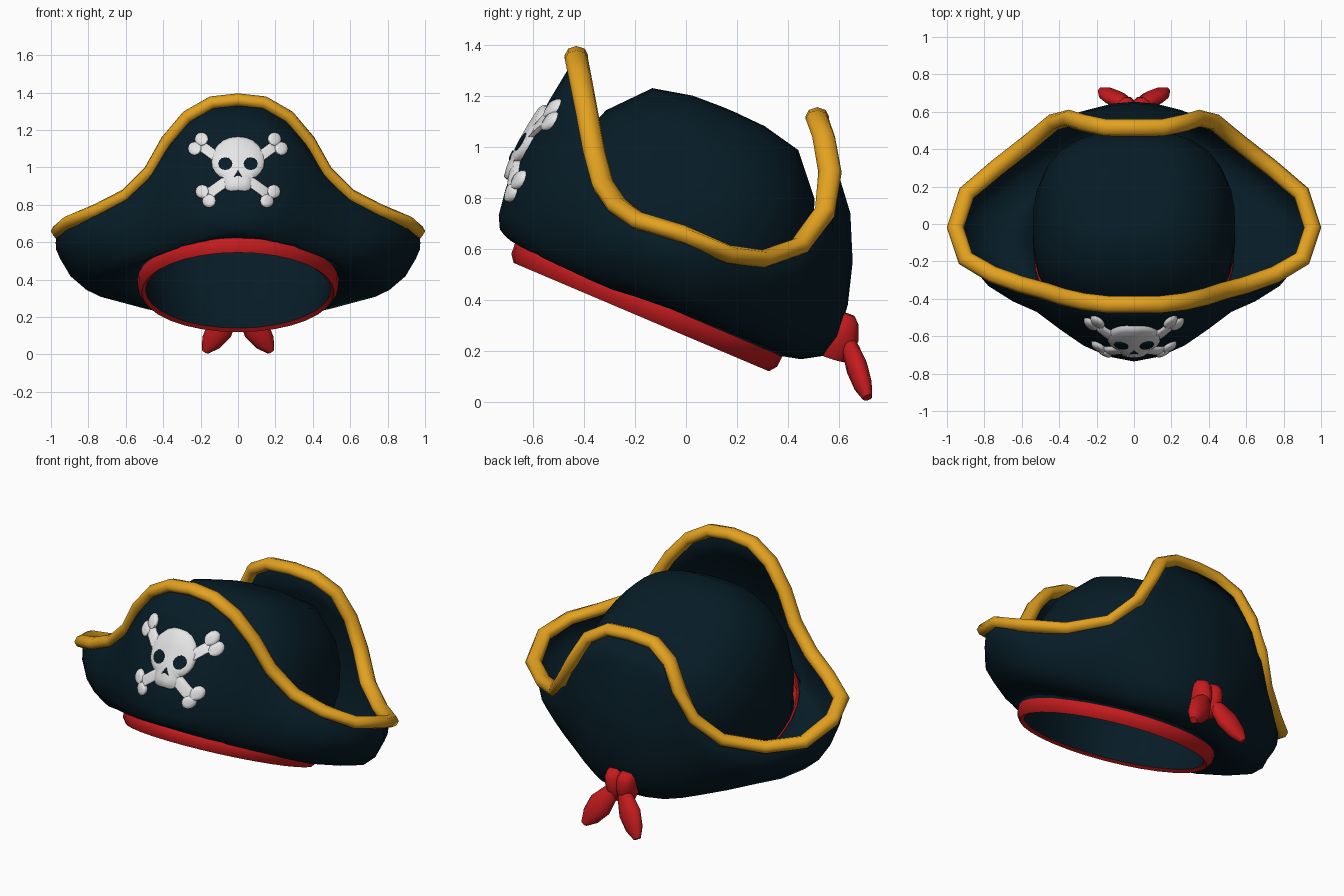
import bpy
import bmesh
from math import sin, cos, pi, radians
from mathutils import Vector
from mathutils.bvhtree import BVHTree

if "Cube" in bpy.data.objects:
    bpy.data.objects.remove(bpy.data.objects["Cube"], do_unlink=True)


def material(name, rgb):
    mat = bpy.data.materials.new(name)
    mat.use_nodes = True
    mat.diffuse_color = (*rgb, 1)
    mat.node_tree.nodes["Principled BSDF"].inputs["Base Color"].default_value = (*rgb, 1)
    return mat


NAVY = material("dark navy felt", (0.002, 0.0115, 0.0195))
GOLD = material("gold trim", (0.77, 0.36, 0.014))
RED = material("red cloth", (0.56, 0.011, 0.013))
BONE = material("bone white", (0.78, 0.79, 0.78))


def smooth(obj, angle):
    bpy.ops.object.select_all(action='DESELECT')
    obj.select_set(True)
    bpy.context.view_layer.objects.active = obj
    bpy.ops.object.shade_smooth_by_angle(angle=radians(angle))


def loft(name, rings, mat, cap=False, fix=False, angle=50):
    """Skin a stack of closed rings, all with the same point count."""
    bm = bmesh.new()
    rows = [[bm.verts.new(p) for p in ring] for ring in rings]
    n = len(rows[0])
    for a, b in zip(rows, rows[1:]):
        for i in range(n):
            j = (i + 1) % n
            bm.faces.new((a[i], a[j], b[j], b[i]))
    if cap:
        bm.faces.new(rows[-1])
        if fix:
            bm.faces.new(rows[0][::-1])
    bmesh.ops.remove_doubles(bm, verts=bm.verts, dist=1e-5)
    if fix:
        bmesh.ops.recalc_face_normals(bm, faces=bm.faces)
    mesh = bpy.data.meshes.new(name)
    bm.to_mesh(mesh)
    bm.free()
    mesh.materials.append(mat)
    obj = bpy.data.objects.new(name, mesh)
    bpy.context.collection.objects.link(obj)
    smooth(obj, angle)
    return obj


def spline(pts, steps, closed):
    """Smooth curve through the points, with extra points per span."""
    pts = [Vector(p) for p in pts]
    n = len(pts)
    if closed:
        get = lambda i: pts[i % n]
    else:
        get = lambda i: pts[max(0, min(n - 1, i))]
    out = []
    for i in range(n if closed else n - 1):
        a, b, c, d = (get(i + k) for k in (-1, 0, 1, 2))
        for s in range(steps):
            t = s / steps
            out.append(b + (c - a) * t / 2 + (a * 2 - b * 5 + c * 4 - d) * t * t / 2
                       + (b * 3 - a - c * 3 + d) * t ** 3 / 2)
    return out if closed else out + [pts[-1]]


def mirrored(half):
    return half + [(-p[0], *p[1:]) for p in half[-2:0:-1]]


# Tilted head opening that the crown, the band and the brim share
TILT = radians(23)


def head_ring(scale, height, rx=0.52, ry=0.55, power=2):
    """Oval in the tilted plane; a higher power makes it squarer."""
    ring = []
    for k in range(32):
        a = 2 * pi * k / 32
        r = scale * (abs(sin(a)) ** power + abs(cos(a)) ** power) ** (-1 / power)
        v = -ry * r * cos(a)
        ring.append(Vector((rx * r * sin(a),
                            -0.17 + v * cos(TILT) + height * sin(TILT),
                            0.345 - v * sin(TILT) + height * cos(TILT))))
    return ring


# Brim: rings run front to back, from the opening up to the rim
rim = mirrored([
    (0, -.43, 1.36), (.14, -.43, 1.345), (.27, -.415, 1.27), (.38, -.39, 1.14),
    (.47, -.36, .98), (.6, -.325, .85), (.755, -.27, .77), (.9, -.185, .71),
    (.955, -.02, .66), (.895, .165, .58), (.735, .3, .56), (.55, .445, .61),
    (.43, .545, .745), (.35, .565, .9), (.27, .54, 1.04), (.15, .515, 1.11), (0, .515, 1.12)])
wall = [
    (0, -.65, .98), (.29, -.57, .97), (.51, -.43, .82), (.78, -.31, .69), (.975, -.01, .6),
    (.74, .315, .49), (.47, .535, .58), (.26, .6, .72), (0, .645, .74)]
bulge = [
    (0, -.735, .73), (.27, -.65, .72), (.52, -.47, .66), (.765, -.34, .58), (.95, -.01, .51),
    (.72, .3, .41), (.45, .49, .4), (.22, .605, .38), (0, .635, .38)]
underside = [
    (0, -.71, .65), (.25, -.62, .6), (.48, -.46, .52), (.68, -.29, .44), (.81, .03, .345),
    (.61, .23, .275), (.39, .4, .22), (.21, .505, .185), (0, .54, .18)]
levels = [head_ring(1.03, .06)]
levels += [spline(mirrored(r), 2, True) for r in (underside, bulge, wall)]
levels.append([Vector(p) for p in rim])
columns = [spline(col, 2, False) for col in zip(*levels)]
brim = loft("brim", list(zip(*columns)), NAVY, angle=60)
surface = BVHTree.FromPolygons([v.co.copy() for v in brim.data.vertices],
                               [tuple(p.vertices) for p in brim.data.polygons])
thick = brim.modifiers.new("thickness", 'SOLIDIFY')
thick.thickness = 0.015
thick.offset = -1

# Crown, starting at the inner edge of the band
crown = [(.97, .08), (1.02, .22), (1.02, .42), (.97, .55), (.87, .68),
         (.61, .83), (.3, .865), (.05, .87)]
rings = [head_ring(s, h, .53, .51, 2 + .6 * min(1, h * 2)) for s, h in crown]
loft("crown", [head_ring(.95, 0)] + rings, NAVY, cap=True, angle=60)

# Red band around the opening
band = [(.95, 0), (.99, -.014), (1.03, .015), (1.035, .06), (1.01, .075)]
loft("head_band", [head_ring(s, h) for s, h in band], RED)

# Gold trim along the rim, wider than it is tall
rings = []
for i, co in enumerate(rim):
    along = (Vector(rim[(i + 1) % len(rim)]) - Vector(rim[i - 1])).normalized()
    flat = Vector((along.y, -along.x, 0)).normalized()
    up = along.cross(flat)
    rings.append([Vector(co) + flat * .046 * cos(k * pi / 4) - up * .036 * sin(k * pi / 4)
                  for k in range(8)])
loft("gold_trim", rings + rings[:1], GOLD, fix=True, angle=60)


# Knot and tails at the back
def leaf(name, start, end, profile, side):
    """Tapered cloth piece; profile holds position, half width, half depth."""
    start, end = Vector(start), Vector(end)
    start.x, end.x = start.x * side, end.x * side
    axis = (end - start).normalized()
    across = axis.cross(Vector((0, 1, 0))).normalized()
    depth = axis.cross(across)
    rings = [[start.lerp(end, t) + across * w * cos(k * pi / 5) + depth * d * sin(k * pi / 5)
              for k in range(10)] for t, w, d in profile]
    loft(name, rings, RED, cap=True, fix=True, angle=60)


TAIL = [(0, .02, .025), (.2, .05, .035), (.5, .072, .042), (.8, .055, .036), (1, .02, .02)]
KNOT = [(0, .035, .05), (.2, .052, .075), (.55, .056, .08), (.85, .05, .06), (1, .03, .035)]
for side, label in ((1, "left"), (-1, "right")):
    leaf("tail_" + label, (.02, .63, .25), (.176, .712, .016), TAIL, side)
    leaf("knot_" + label, (.025, .575, .17), (.045, .63, .345), KNOT, side)


# Raised emblem that follows the front of the brim
def plate(name, outline, mat, layers):
    """Lay a front-facing outline on the brim; layers hold scale and lift."""
    cx = sum(p[0] for p in outline) / len(outline)
    cz = sum(p[1] for p in outline) / len(outline)
    rings = []
    for scale, lift in layers:
        ring = []
        for x, z in outline:
            px, pz = cx + (x - cx) * scale, cz + (z - cz) * scale
            hit = surface.ray_cast(Vector((px, -2, pz)), Vector((0, 1, 0)))[0]
            ring.append((px, (hit.y if hit else -.6) - lift, pz))
        rings.append(ring)
    loft(name, rings, mat, cap=True, angle=65)


def oval(x, z, rx, rz, count=12):
    return [(x + rx * cos(2 * pi * k / count), z + rz * sin(2 * pi * k / count))
            for k in range(count)]


RELIEF = [(1, -.01), (1, .014), (.93, .026), (.6, .031), (.2, .032)]
LOW_RELIEF = [(1, -.01), (1, .012), (.85, .022), (.4, .025)]
PAINT = [(1, .028), (1, .035), (.5, .036)]

skull = mirrored([(0, 1.165), (.08, 1.145), (.135, 1.08), (.138, 1.0), (.1, .95),
                  (.077, .94), (.072, .89), (.04, .872), (0, .876)])
skull = [tuple(p) for p in spline(skull, 2, True)][::-1]
plate("skull", skull, BONE, RELIEF)
plate("nose", [(-.022, .948), (0, .957), (.022, .948), (0, .985)], NAVY, PAINT)

for side, label in ((1, "left"), (-1, "right")):
    plate("eye_" + label, oval(side * .068, 1.02, .038, .034), NAVY, PAINT)
    # Crossed bones, each a shaft with two knobs at both ends
    top, low = Vector((side * .205, 1.12)), Vector((side * -.165, .852))
    along = (top - low).normalized()
    normal = Vector((-along.y, along.x))
    width = normal * .029
    lower = [low.lerp(top, k / 8) - width for k in range(9)]
    upper = [low.lerp(top, k / 8) + width for k in range(8, -1, -1)]
    plate("bone_" + label, [tuple(p) for p in lower + upper], BONE, LOW_RELIEF)
    for end, out in ((top, along), (low, -along)):
        for s in (-1, 1):
            knob = end + out * .01 + normal * s * .031
            plate("bone_knob_" + label, oval(knob.x, knob.y, .037, .037), BONE, LOW_RELIEF)
